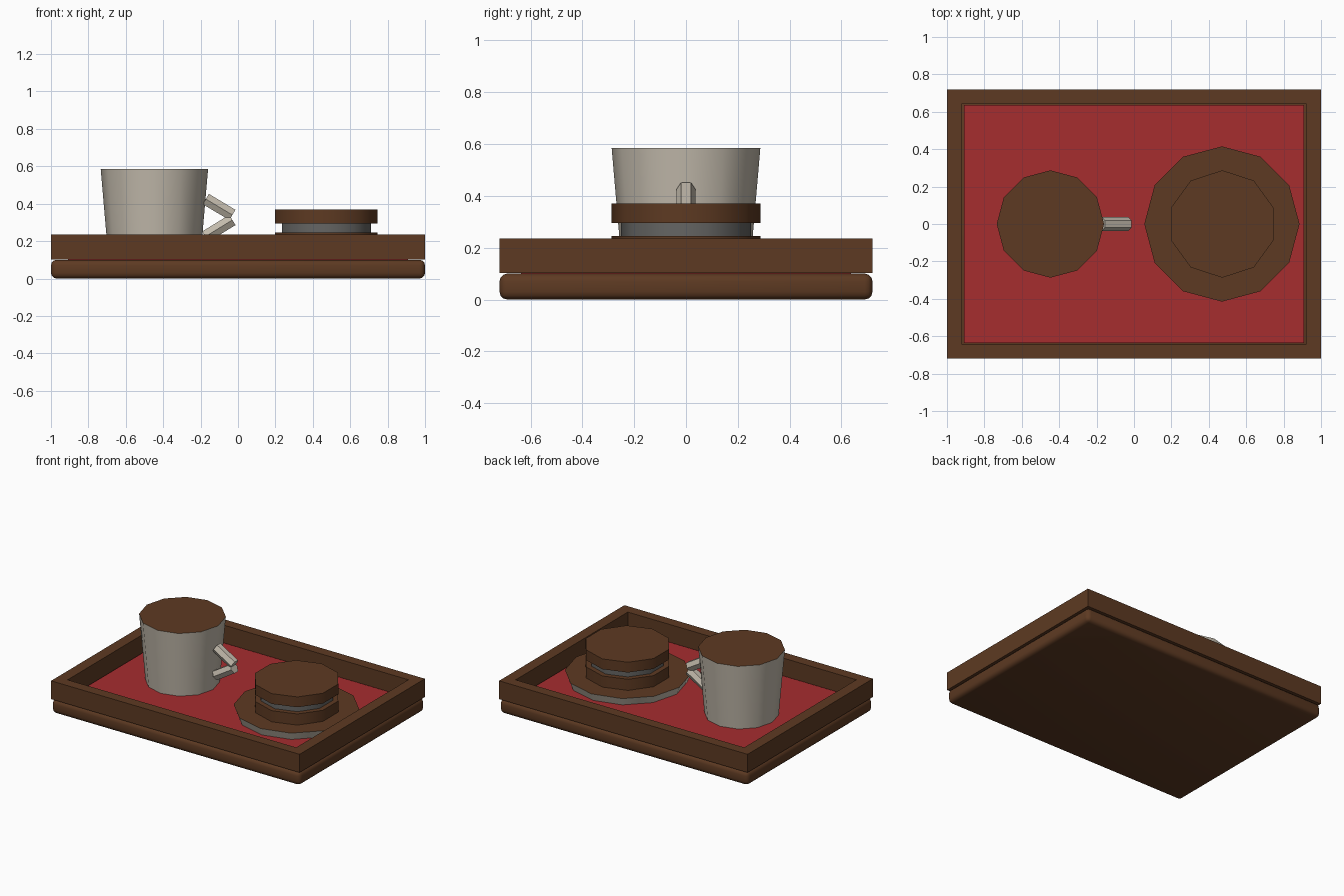
import bpy
import bmesh
import math
from mathutils import Vector

if "Cube" in bpy.data.objects:
    bpy.data.objects.remove(bpy.data.objects["Cube"], do_unlink=True)


def make_material(name, rgb):
    mat = bpy.data.materials.new(name)
    mat.use_nodes = True
    color = (*rgb, 1.0)
    mat.diffuse_color = color
    mat.node_tree.nodes["Principled BSDF"].inputs["Base Color"].default_value = color
    return mat


brown = make_material("brown", (0.11, 0.042, 0.016))
red = make_material("red", (0.38, 0.026, 0.028))
china = make_material("warm_grey", (0.54, 0.49, 0.41))
filling = make_material("dark_grey", (0.13, 0.13, 0.125))


def finish(name, bm, mats, smooth=False):
    bmesh.ops.recalc_face_normals(bm, faces=bm.faces)
    mesh = bpy.data.meshes.new(name)
    bm.to_mesh(mesh)
    bm.free()
    for mat in mats:
        mesh.materials.append(mat)
    obj = bpy.data.objects.new(name, mesh)
    bpy.context.collection.objects.link(obj)
    if smooth:
        bpy.ops.object.select_all(action="DESELECT")
        obj.select_set(True)
        bpy.context.view_layer.objects.active = obj
        bpy.ops.object.shade_smooth_by_angle(angle=math.radians(40))
    return obj


def box(name, half_x, half_y, z0, z1, mat, bevel=0):
    bm = bmesh.new()
    bmesh.ops.create_cube(bm, size=1)
    for v in bm.verts:
        v.co = (v.co.x * 2 * half_x, v.co.y * 2 * half_y, z0 + (v.co.z + 0.5) * (z1 - z0))
    if bevel:
        bmesh.ops.bevel(bm, geom=bm.edges[:], offset=bevel, segments=3,
                        profile=0.5, affect="EDGES")
    return finish(name, bm, [mat], bool(bevel))


def disc(name, x, sides, r0, r1, z0, z1, mats):
    """Tapered prism with a corner on +y; a second material covers its top."""
    bm = bmesh.new()
    rings = []
    for r, z in ((r0, z0), (r1, z1)):
        angles = [2 * math.pi * i / sides for i in range(sides)]
        rings.append([bm.verts.new((x + r * math.sin(a), r * math.cos(a), z)) for a in angles])
    low, high = rings
    for i in range(sides):
        j = (i + 1) % sides
        bm.faces.new((low[i], low[j], high[j], high[i]))
    bm.faces.new(low)
    top = bm.faces.new(high)
    top.material_index = len(mats) - 1
    return finish(name, bm, mats, True)


def bar(name, start, end, radius, mat):
    """Six-sided rod in the xz plane with corners pointing along y."""
    bm = bmesh.new()
    axis = Vector(end) - Vector(start)
    across = axis.normalized().cross(Vector((0, 1, 0)))
    rings = []
    for p in (start, end):
        ring = []
        for i in range(6):
            a = i * math.pi / 3
            offset = Vector((0, 1, 0)) * math.cos(a) + across * math.sin(a)
            ring.append(bm.verts.new(Vector(p) + offset * radius))
        rings.append(ring)
    for i in range(6):
        j = (i + 1) % 6
        bm.faces.new((rings[0][i], rings[0][j], rings[1][j], rings[1][i]))
    for ring in rings:
        bm.faces.new(ring)
    # six-sided rods need a wider smoothing limit than the discs
    obj = finish(name, bm, [mat], True)
    bpy.ops.object.shade_smooth_by_angle(angle=math.radians(65))
    return obj


# Tray: rounded base, raised frame and red lining
box("tray_base", 1.0, 0.72, 0.0, 0.1, brown, bevel=0.03)
box("tray_lining", 0.91, 0.637, 0.09, 0.11, red)

bm = bmesh.new()
loops = []
for hx, hy, z in ((1, 0.72, 0.102), (1, 0.72, 0.235), (0.92, 0.645, 0.235), (0.92, 0.645, 0.102)):
    loops.append([bm.verts.new((sx * hx, sy * hy, z))
                  for sx, sy in ((-1, -1), (1, -1), (1, 1), (-1, 1))])
for k in range(4):
    a, b = loops[k], loops[(k + 1) % 4]
    for i in range(4):
        j = (i + 1) % 4
        bm.faces.new((a[i], a[j], b[j], b[i]))
finish("tray_frame", bm, [brown])

# Mug filled to the brim, with a two-bar handle
disc("mug", -0.447, 12, 0.246, 0.287, 0.11, 0.585, [china, brown])
bar("handle_upper", (-0.172, 0, 0.425), (-0.03, 0, 0.34), 0.037, china)
bar("handle_lower", (-0.175, 0, 0.224), (-0.03, 0, 0.313), 0.037, china)

# Saucer and sandwich biscuit
disc("saucer", 0.47, 12, 0.395, 0.415, 0.11, 0.165, [china, brown])
disc("biscuit_bottom", 0.472, 10, 0.287, 0.287, 0.165, 0.246, [brown])
disc("biscuit_filling", 0.472, 10, 0.25, 0.25, 0.246, 0.295, [filling])
disc("biscuit_top", 0.472, 10, 0.287, 0.287, 0.295, 0.37, [brown])
